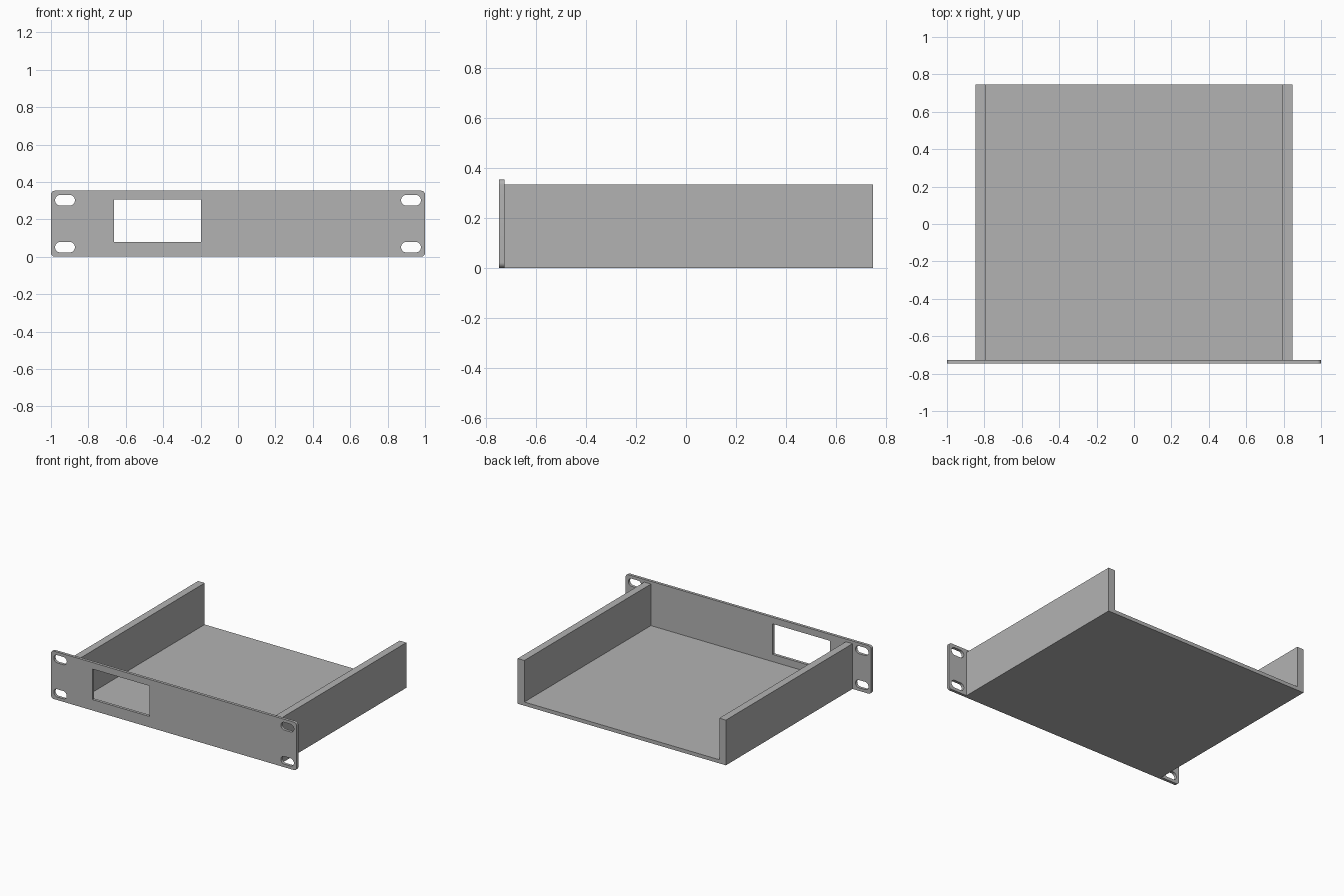
import bpy
import bmesh
from math import cos, sin, pi, radians
from mathutils import Matrix

cube = bpy.data.objects.get("Cube")
if cube:
    bpy.data.objects.remove(cube, do_unlink=True)

grey = bpy.data.materials.new("plain_grey")
grey.use_nodes = True
colour = (0.45, 0.45, 0.45, 1)
grey.diffuse_color = colour
grey.node_tree.nodes["Principled BSDF"].inputs["Base Color"].default_value = colour


def rounded_rect(x0, x1, z0, z1, r, steps=8):
    """Outline of a rectangle with rounded corners."""
    corners = [(x1 - r, z1 - r), (x0 + r, z1 - r), (x0 + r, z0 + r), (x1 - r, z0 + r)]
    points = []
    for quarter, (cx, cz) in enumerate(corners):
        for i in range(steps + 1):
            a = (quarter + i / steps) * pi / 2
            points.append((cx + r * cos(a), cz + r * sin(a)))
    return points


def extrude_outlines(name, outlines, y0, y1):
    """Fill front-facing outlines (inner ones become holes) and extrude along y."""
    curve = bpy.data.curves.new(name + "_outline", "CURVE")
    curve.dimensions = "2D"
    curve.fill_mode = "BOTH"
    curve.extrude = (y1 - y0) / 2
    for outline in outlines:
        spline = curve.splines.new("POLY")
        spline.points.add(len(outline) - 1)
        for point, (x, z) in zip(spline.points, outline):
            point.co = (x, z, 0, 1)
        spline.use_cyclic_u = True
    obj = bpy.data.objects.new(name, curve)
    bpy.context.collection.objects.link(obj)
    bpy.ops.object.select_all(action="DESELECT")
    obj.select_set(True)
    bpy.context.view_layer.objects.active = obj
    bpy.ops.object.convert(target="MESH")
    obj = bpy.context.view_layer.objects.active
    mesh = obj.data
    mesh.transform(Matrix.Translation((0, (y0 + y1) / 2, 0)) @ Matrix.Rotation(pi / 2, 4, "X"))
    bm = bmesh.new()
    bm.from_mesh(mesh)
    bmesh.ops.remove_doubles(bm, verts=bm.verts, dist=0.0001)
    bmesh.ops.recalc_face_normals(bm, faces=bm.faces)
    bm.to_mesh(mesh)
    bm.free()
    mesh.materials.clear()
    mesh.materials.append(grey)
    bpy.ops.object.shade_smooth_by_angle(angle=radians(30))
    return obj


FRONT, PANEL_BACK, BACK = -0.747, -0.726, 0.747

# Front panel with a window and four mounting slots
panel = [rounded_rect(-1, 1, 0, 0.353, 0.021)]
panel.append([(-0.663, 0.08), (-0.198, 0.08), (-0.198, 0.305), (-0.663, 0.305)])
slot_half_length, slot_radius = 0.053, 0.0285
for x in (-0.925, 0.925):
    for z in (0.051, 0.302):
        panel.append(rounded_rect(x - slot_half_length, x + slot_half_length,
                                  z - slot_radius, z + slot_radius, slot_radius - 0.0002))
extrude_outlines("front_panel", panel, FRONT, PANEL_BACK)

# Tray: floor and two thick side walls as one U-shaped section
outer, inner, floor, top = 0.848, 0.794, 0.027, 0.333
half = [(outer, 0), (outer, top), (inner, top), (inner, floor)]
section = half + [(-x, z) for x, z in reversed(half)]
extrude_outlines("tray", [section], PANEL_BACK, BACK)
